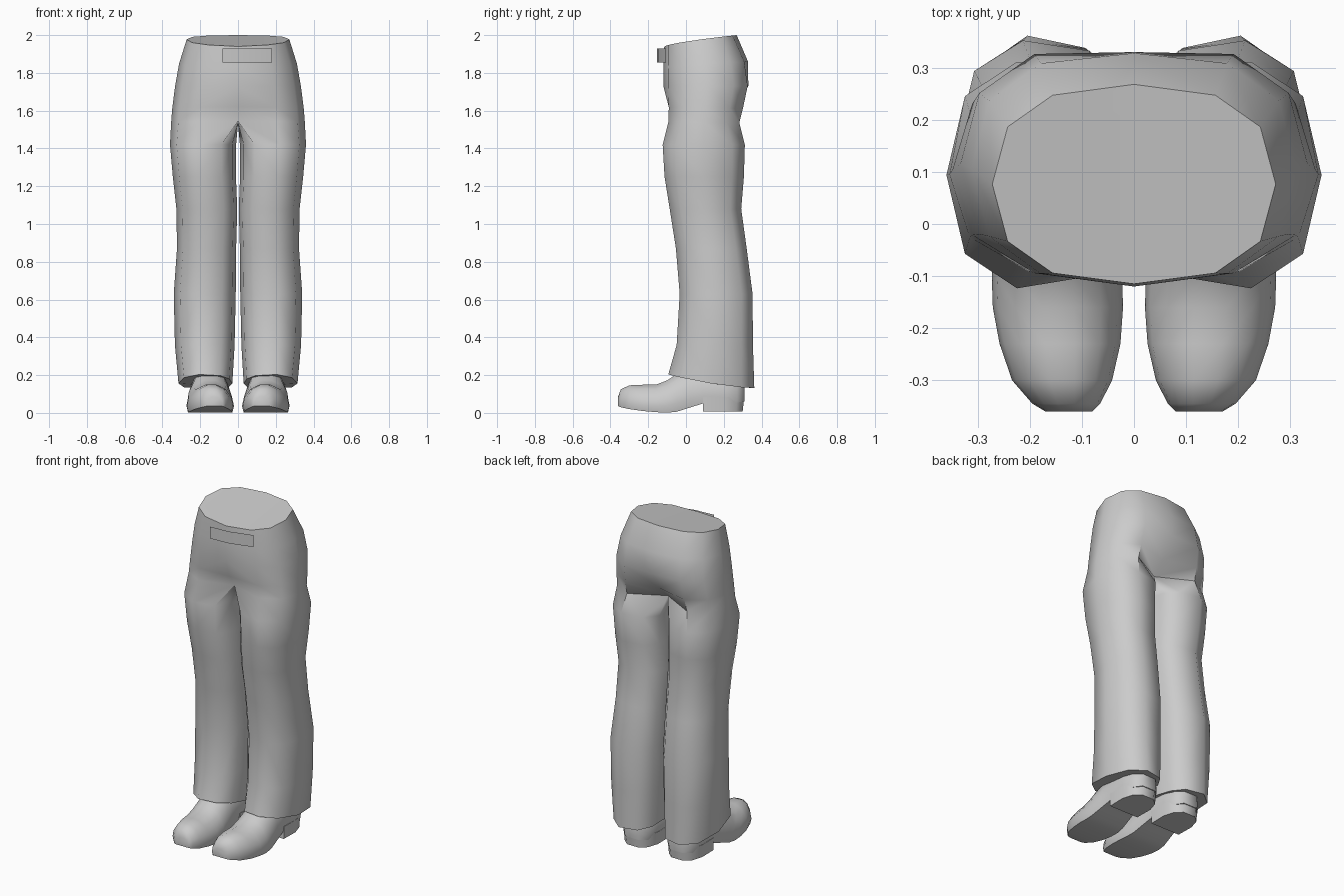
import bpy, bmesh, math
from math import sin, cos, radians

if "Cube" in bpy.data.objects:
    bpy.data.objects.remove(bpy.data.objects["Cube"])


def spow(v, p):
    return math.copysign(abs(v) ** p, v)


def finish(name, bm, mirror=True, angle=50):
    bmesh.ops.recalc_face_normals(bm, faces=bm.faces)
    me = bpy.data.meshes.new(name)
    bm.to_mesh(me)
    bm.free()
    ob = bpy.data.objects.new(name, me)
    bpy.context.collection.objects.link(ob)
    bpy.ops.object.select_all(action='DESELECT')
    ob.select_set(True)
    bpy.context.view_layer.objects.active = ob
    bpy.ops.object.shade_smooth_by_angle(angle=radians(angle))
    if mirror:
        m = ob.modifiers.new("Mirror", 'MIRROR')
        m.use_clip = True
        m.merge_threshold = 0.0005
    return ob


def bridge(bm, a, b, closed):
    n = len(a)
    for i in range(n if closed else n - 1):
        j = (i + 1) % n
        bm.faces.new((a[i], a[j], b[j], b[i]))


# Trousers: half hips lofted down to a crotch strip, then one full leg
bm = bmesh.new()
# front z, back z, half width, front y, back y, front centre dip, back centre dip
hips = [(1.94, 2.0, .272, -.115, .268, 0, 0),
        (1.83, 1.86, .312, -.12, .333, 0, .005),
        (1.73, 1.73, .333, -.12, .352, 0, .022),
        (1.62, 1.61, .348, -.115, .325, .03, .075),
        (1.545, 1.535, .354, -.115, .305, .08, .13)]
rings = []
for zf, zb, rx, yf, yb, df, db in hips:
    ring = []
    for i in range(7):
        a = radians(-90 + 30 * i)
        x = rx * spow(cos(a), .8) if 0 < i < 6 else 0
        s = spow(sin(a), .8)
        y = (yf + yb) / 2 + (yb - yf) / 2 * s
        y += df if i == 0 else -db if i == 6 else 0
        t = (s + 1) / 2
        ring.append(bm.verts.new((x, y, zf + (zb - zf) * t ** .7)))
    rings.append(ring)
for a, b in zip(rings, rings[1:]):
    bridge(bm, a, b, False)
bm.faces.new(rings[0])

crotch = [bm.verts.new((0, y, z)) for y, z in ((.13, 1.53), (.08, 1.53), (.02, 1.535))]
prev = rings[-1] + crotch

# z, inner x, outer x, front y, back y
legs = [(1.42, .010, .360, -.122, .310), (1.25, .011, .345, -.112, .305),
        (1.08, .004, .326, -.085, .291), (.87, .010, .323, -.052, .320),
        (.63, .012, .340, -.032, .351), (.36, .018, .334, -.048, .353),
        (None, .030, .315, -.092, .360)]
angles = [-120 + 40 * i for i in range(7)] + [150, 180, 210]
for z, xi, xo, yf, yb in legs:
    ring = []
    for d in angles:
        a = radians(d)
        x = (xi + xo) / 2 + (xo - xi) / 2 * spow(cos(a), .85)
        s = spow(sin(a), .85)
        y = (yf + yb) / 2 + (yb - yf) / 2 * s * 1.02
        t = (1 - s) / 2
        ring.append(bm.verts.new((x, y, .132 + .072 * t ** 1.6 if z is None else z)))
    bridge(bm, prev, ring, True)
    prev = ring
bm.faces.new(prev)
finish("trousers", bm)

# Shoe uppers: y, centre x, half width, sole z, top z
shoe = [(-.36, .125, .045, .036, .085), (-.345, .130, .065, .030, .125),
        (-.30, .138, .096, .020, .146), (-.23, .142, .116, .010, .149),
        (-.16, .146, .125, .004, .149), (-.10, .148, .125, .001, .172),
        (-.05, .150, .120, .006, .205), (.02, .150, .110, .028, .235),
        (.09, .150, .100, .050, .25), (.20, .150, .104, .055, .25),
        (.27, .150, .088, .055, .23), (.31, .150, .050, .060, .20)]
section = [(-.93, 0), (-1, .22), (-.92, .52), (-.66, .84), (-.25, 1),
           (.25, 1), (.66, .84), (.92, .52), (1, .22), (.93, 0)]
bm = bmesh.new()
prev = None
for y, cx, w, zb, zt in shoe:
    ring = [bm.verts.new((cx + w * u, y, zb + (zt - zb) * v)) for u, v in section]
    if prev:
        bridge(bm, prev, ring, True)
    else:
        bm.faces.new(ring)
    prev = ring
bm.faces.new(prev)
finish("shoes", bm)

# Heels: D-shaped blocks
outline = [(-.098, .09), (-.100, .20), (-.080, .265), (-.040, .30),
           (.040, .30), (.080, .265), (.100, .20), (.098, .09)]
bm = bmesh.new()
low = [bm.verts.new((.15 + x, y, .008)) for x, y in outline]
high = [bm.verts.new((.15 + x * 1.03, .09 + (y - .09) * 1.04, .085)) for x, y in outline]
bridge(bm, low, high, True)
bm.faces.new(low)
bm.faces.new(high)
finish("heels", bm)

# Belt plate: thin bent strip in front of the waist
bm = bmesh.new()
path = [(-.083, -.153), (.04, -.145), (.18, -.107)]
top = [bm.verts.new((x, y, 1.928)) for x, y in path]
bot = [bm.verts.new((x, y, 1.855)) for x, y in path]
bridge(bm, bot, top, False)
finish("belt_plate", bm, mirror=False)
